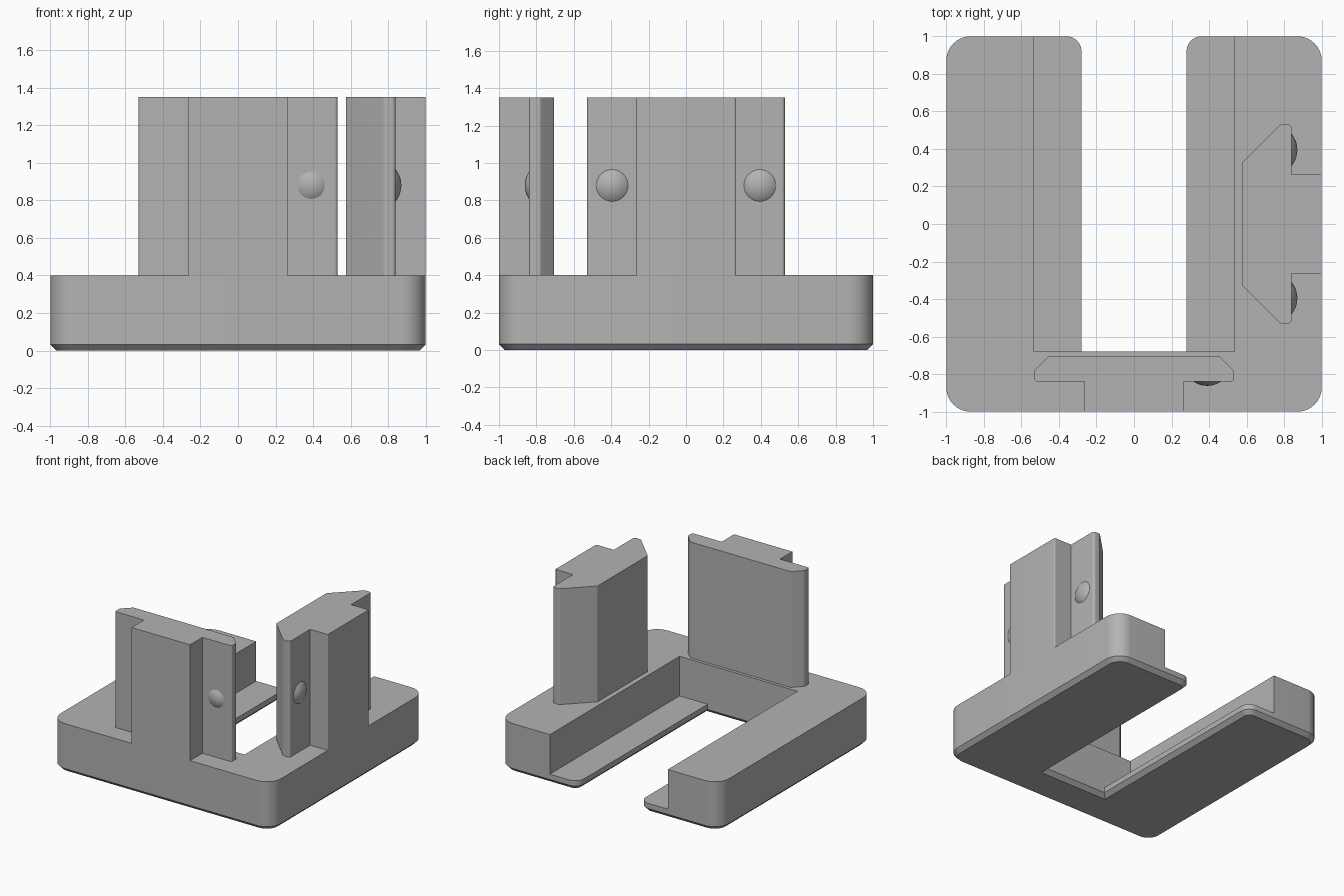
import bpy, bmesh, math
from mathutils import Vector

cube = bpy.data.objects.get("Cube")
if cube:
    bpy.data.objects.remove(cube, do_unlink=True)

# One plain grey for the whole model
grey = bpy.data.materials.new("plain grey")
grey.use_nodes = True
colour = (0.45, 0.45, 0.45, 1)
grey.diffuse_color = colour
grey.node_tree.nodes["Principled BSDF"].inputs["Base Color"].default_value = colour


def rounded(points, steps=10):
    """Outline of (x, y, radius) corners, with arcs where radius is not zero."""
    out = []
    for i, (x, y, r) in enumerate(points):
        p = Vector((x, y))
        if r == 0:
            out.append(p)
            continue
        a = (Vector(points[i - 1][:2]) - p).normalized()
        b = (Vector(points[(i + 1) % len(points)][:2]) - p).normalized()
        half = a.angle(b) / 2
        centre = p + (a + b).normalized() * (r / math.sin(half))
        start = p + a * (r / math.tan(half)) - centre
        sweep = start.angle_signed(p + b * (r / math.tan(half)) - centre)
        for k in range(steps + 1):
            t = -sweep * k / steps
            c, s = math.cos(t), math.sin(t)
            out.append(centre + Vector((start.x * c - start.y * s,
                                        start.x * s + start.y * c)))
    return out


def finish(name, bm):
    bmesh.ops.recalc_face_normals(bm, faces=bm.faces)
    mesh = bpy.data.meshes.new(name)
    bm.to_mesh(mesh)
    bm.free()
    obj = bpy.data.objects.new(name, mesh)
    bpy.context.collection.objects.link(obj)
    mesh.materials.append(grey)
    return obj


def prism(name, points, z0, z1, chamfer=0):
    bm = bmesh.new()
    face = bm.faces.new([bm.verts.new((p.x, p.y, z0)) for p in rounded(points)])
    top = bmesh.ops.extrude_face_region(bm, geom=[face], use_keep_orig=True)
    verts = [g for g in top["geom"] if isinstance(g, bmesh.types.BMVert)]
    bmesh.ops.translate(bm, vec=(0, 0, z1 - z0), verts=verts)
    if chamfer:
        bmesh.ops.recalc_face_normals(bm, faces=bm.faces)
        rim = [e for e in bm.edges if all(abs(v.co.z - z0) < 1e-5 for v in e.verts)]
        bmesh.ops.bevel(bm, geom=rim, offset=chamfer, segments=1, affect="EDGES")
    return finish(name, bm)


def smooth(obj):
    bpy.ops.object.select_all(action="DESELECT")
    obj.select_set(True)
    bpy.context.view_layer.objects.active = obj
    bpy.ops.object.shade_smooth_by_angle(angle=math.radians(25))


# U-shaped base with a chamfered underside
base = prism("base", [
    (-1, -1, .13), (1, -1, .13), (1, 1, .13), (.28, 1, .08),
    (.28, -.68, 0), (-.28, -.68, 0), (-.28, 1, .08), (-1, 1, .13)], 0, .4, .032)

# Wide channel cut above the thin inner ledges
cutter = prism("channel_cutter", [
    (-.535, -.68, 0), (.535, -.68, 0), (.535, 1.2, 0), (-.535, 1.2, 0)], .075, .6)
cutter.hide_render = True
cut = base.modifiers.new("channel", "BOOLEAN")
cut.operation, cut.solver, cut.object = "DIFFERENCE", "EXACT", cutter
bpy.context.view_layer.objects.active = base
bpy.ops.object.modifier_apply(modifier="channel")
bpy.data.objects.remove(cutter, do_unlink=True)


def connector(name, half):
    """Mirror half a T-shaped profile, given as (along, out, radius)."""
    return half + [(-u, w, r) for u, w, r in reversed(half)]


# Front T-shaped connector
front = prism("front_connector", connector("front", [
    (.455, -.705, .01), (.53, -.78, .02), (.53, -.84, .015),
    (.265, -.84, 0), (.265, -1, 0)]), .4, 1.35)

# Side T-shaped connector, with deeper sloping flanks
side_half = connector("side", [
    (.325, .575, .01), (.53, .78, .03), (.53, .84, .02),
    (.265, .84, 0), (.265, 1, .008)])
side = prism("left_connector", [(w, u, r) for u, w, r in side_half], .4, 1.35)


def bump(name, centre, outward, radius, height):
    """Shallow spherical cap standing on a flat face."""
    ball = (radius ** 2 + height ** 2) / (2 * height)
    bm = bmesh.new()
    bmesh.ops.create_uvsphere(bm, u_segments=40, v_segments=60, radius=ball)
    bmesh.ops.translate(bm, vec=(0, 0, height - ball), verts=bm.verts)
    bmesh.ops.bisect_plane(bm, geom=bm.verts[:] + bm.edges[:] + bm.faces[:],
                           plane_co=(0, 0, 0), plane_no=(0, 0, 1), clear_inner=True)
    turn = Vector((0, 0, 1)).rotation_difference(Vector(outward))
    for v in bm.verts:
        v.co = turn @ v.co + Vector(centre)
    # An open cap: make its faces point outwards
    obj = finish(name, bm)
    smooth(obj)
    return obj


# Snap bumps on the outer flanges
bump("front_bump", (.39, -.84, .88), (0, -1, 0), .072, .022)
for label, y in (("front", -.395), ("back", .395)):
    bump("left_" + label + "_bump", (.84, y, .88), (1, 0, 0), .085, .03)

for part in (base, front, side):
    smooth(part)
